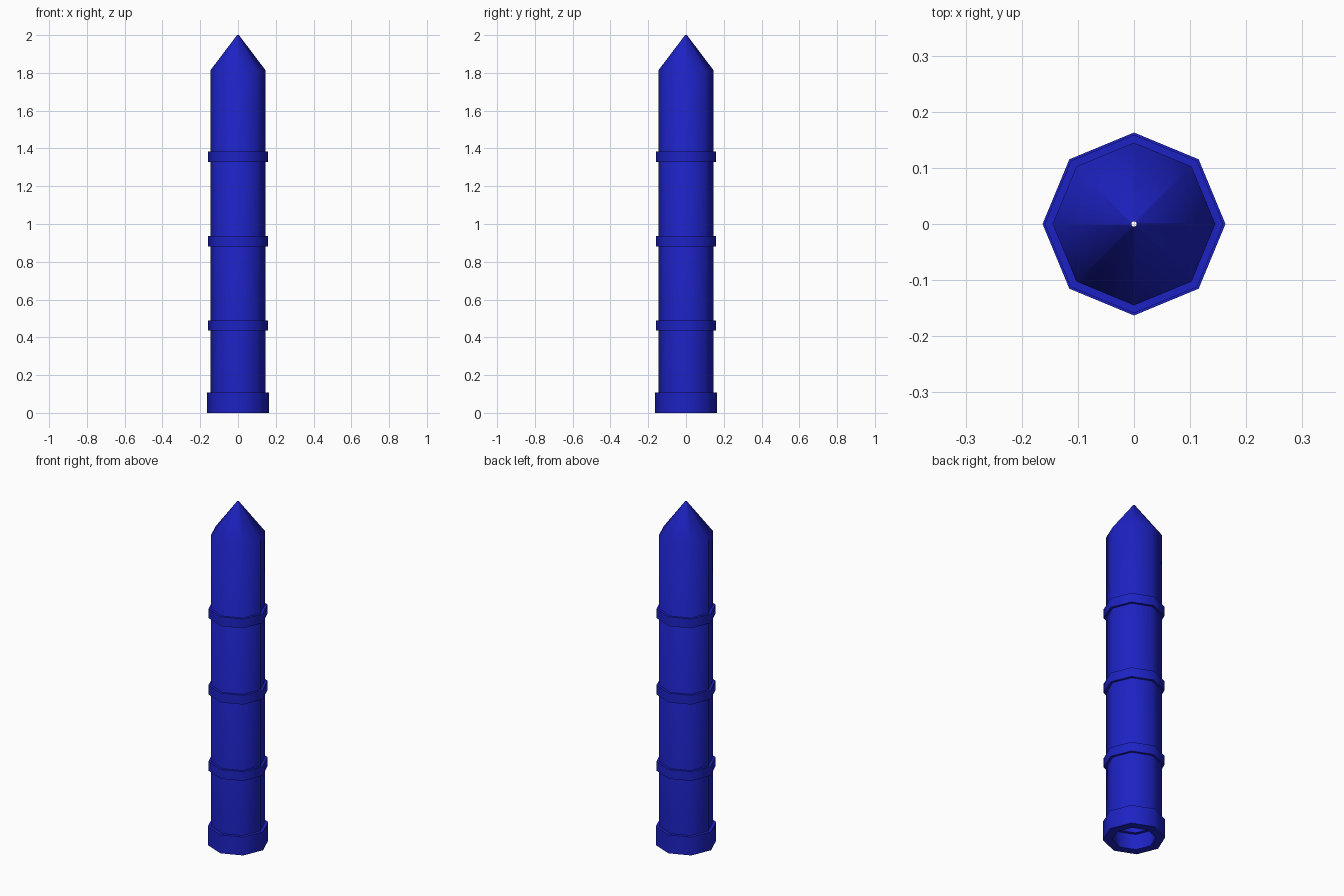
import bpy, math

if "Cube" in bpy.data.objects:
    bpy.data.objects.remove(bpy.data.objects["Cube"])

SIDES = 8

blue = bpy.data.materials.new("blue")
blue.diffuse_color = (0.012, 0.016, 0.55, 1)
blue.use_nodes = True
blue.node_tree.nodes["Principled BSDF"].inputs["Base Color"].default_value = blue.diffuse_color


def lathe(name, profile):
    """Revolve a closed (radius, z) profile into an eight-sided hollow part."""
    n = len(profile)
    verts = [(r * math.cos(a), r * math.sin(a), z)
             for a in (math.tau * i / SIDES for i in range(SIDES))
             for r, z in profile]
    faces = []
    for i in range(SIDES):
        j = (i + 1) % SIDES
        for k in range(n):
            m = (k + 1) % n
            faces.append((i * n + k, j * n + k, j * n + m, i * n + m))
    mesh = bpy.data.meshes.new(name)
    mesh.from_pydata(verts, [], faces)
    mesh.materials.append(blue)
    obj = bpy.data.objects.new(name, mesh)
    bpy.context.collection.objects.link(obj)
    bpy.context.view_layer.objects.active = obj
    obj.select_set(True)
    bpy.ops.object.shade_smooth_by_angle(angle=math.radians(60))
    obj.select_set(False)
    return obj


def ring(name, outer, inner, z0, z1):
    return lathe(name, [(outer, z0), (outer, z1), (inner, z1), (inner, z0)])


# Hollow shaft with pointed tip, pierced by a tiny hole
lathe("shaft", [(0.145, 0.09), (0.145, 1.815), (0.005, 2.0),
                (0.005, 1.93), (0.096, 1.80), (0.096, 0.09)])

# Base collar
ring("base_collar", 0.163, 0.114, 0.0, 0.108)

# Three evenly spaced bands
for i in range(3):
    z = 0.462 + 0.447 * i
    ring(f"band_{i + 1}", 0.159, 0.11, z - 0.027, z + 0.027)
